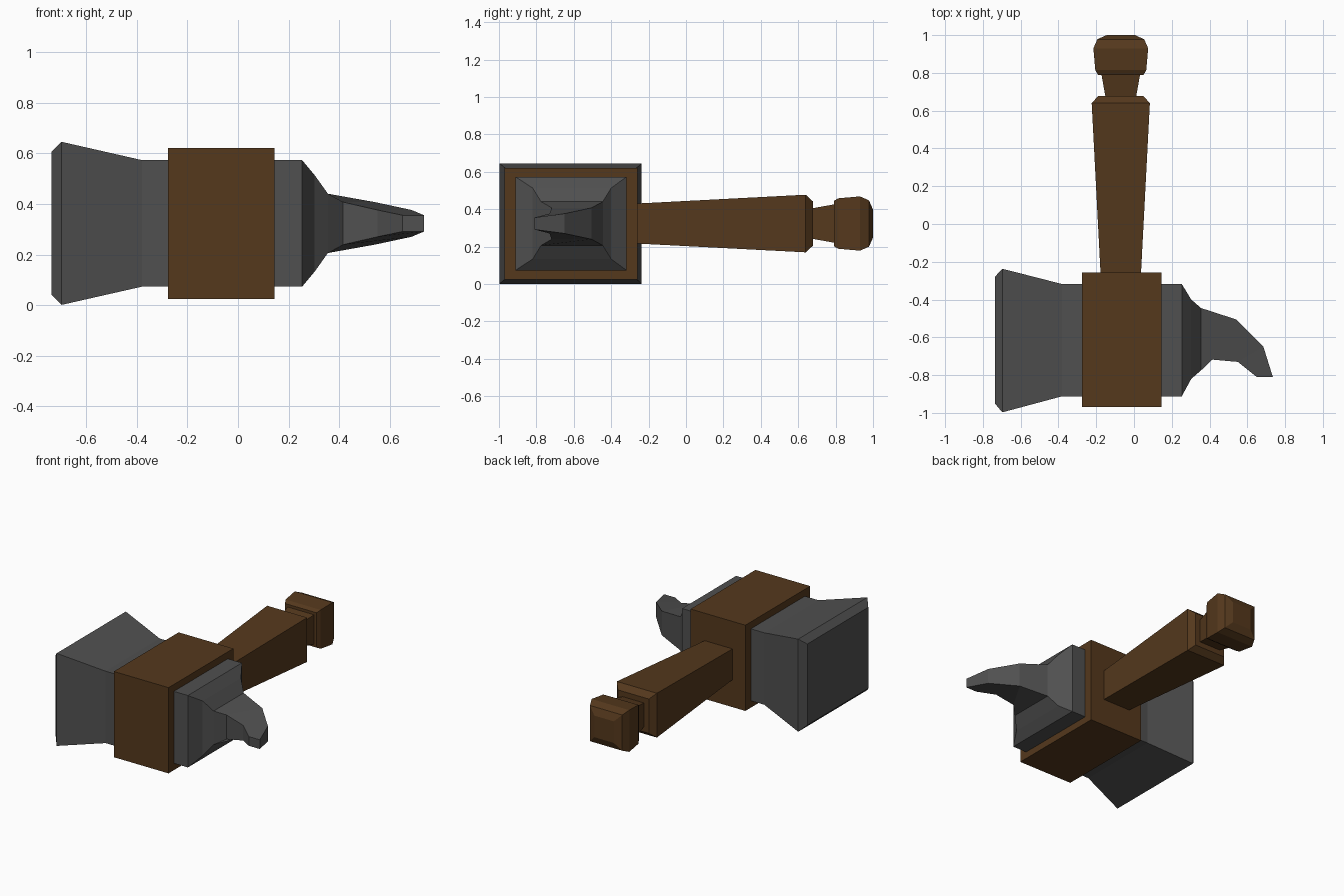
import bpy, bmesh

if "Cube" in bpy.data.objects:
    bpy.data.objects.remove(bpy.data.objects["Cube"])

CX, CZ = -0.07, 0.323   # handle axis x, shared centre height


def material(name, color):
    m = bpy.data.materials.new(name)
    m.diffuse_color = (*color, 1)
    m.use_nodes = True
    m.node_tree.nodes["Principled BSDF"].inputs["Base Color"].default_value = m.diffuse_color
    return m


wood = material("dark_wood", (0.09, 0.04, 0.012))
metal = material("dark_metal", (0.08, 0.08, 0.08))


def loft(name, rings, mat):
    """Flat-faced closed solid through a list of four-point rings."""
    bm = bmesh.new()
    loops = [[bm.verts.new(p) for p in ring] for ring in rings]
    for a, b in zip(loops, loops[1:]):
        for i in range(4):
            j = (i + 1) % 4
            bm.faces.new((a[i], a[j], b[j], b[i]))
    bm.faces.new(loops[0])
    bm.faces.new(loops[-1])
    bmesh.ops.recalc_face_normals(bm, faces=bm.faces)
    me = bpy.data.meshes.new(name)
    bm.to_mesh(me)
    bm.free()
    me.materials.append(mat)
    ob = bpy.data.objects.new(name, me)
    bpy.context.collection.objects.link(ob)
    return ob


def head_ring(back, front, hb, hf):
    """Ring from a back (x, y) and front (x, y) edge, each with a half height."""
    (bx, by), (fx, fy) = back, front
    return [(bx, by, CZ - hb), (bx, by, CZ + hb), (fx, fy, CZ + hf), (fx, fy, CZ - hf)]


def square_ring(y, h):
    return [(CX + sx * h, y, CZ + sz * h) for sx, sz in ((-1, -1), (1, -1), (1, 1), (-1, 1))]


# Metal head: flared striking face, straight body, tapered shoulder, hooked spike
straight = [(-0.737, -0.28, -0.95, 0.282), (-0.697, -0.237, -0.997, 0.322),
            (-0.38, -0.318, -0.912, 0.25), (0.253, -0.318, -0.912, 0.25),
            (0.303, -0.40, -0.82, 0.19), (0.355, -0.445, -0.775, 0.117)]
hook = [((0.54, -0.505), (0.415, -0.718), 0.084, 0.084),
        ((0.685, -0.65), (0.55, -0.73), 0.053, 0.053),
        ((0.735, -0.81), (0.65, -0.81), 0.032, 0.032)]
loft("hammer_head",
     [head_ring((x, yb), (x, yf), h, h) for x, yb, yf, h in straight]
     + [head_ring(*s) for s in hook], metal)

# Wooden block wrapped around the head
loft("head_block", [head_ring((x, -0.258), (x, -0.97), 0.298, 0.298)
                    for x in (-0.276, 0.145)], wood)

# Tapered grip, narrow neck and rounded pommel in one stepped profile
profile = [(-0.30, 0.105), (0.64, 0.154), (0.678, 0.119), (0.678, 0.082),
           (0.79, 0.102), (0.79, 0.121), (0.815, 0.135), (0.93, 0.145),
           (0.978, 0.124), (1.0, 0.075)]
loft("handle", [square_ring(y, h) for y, h in profile], wood)
